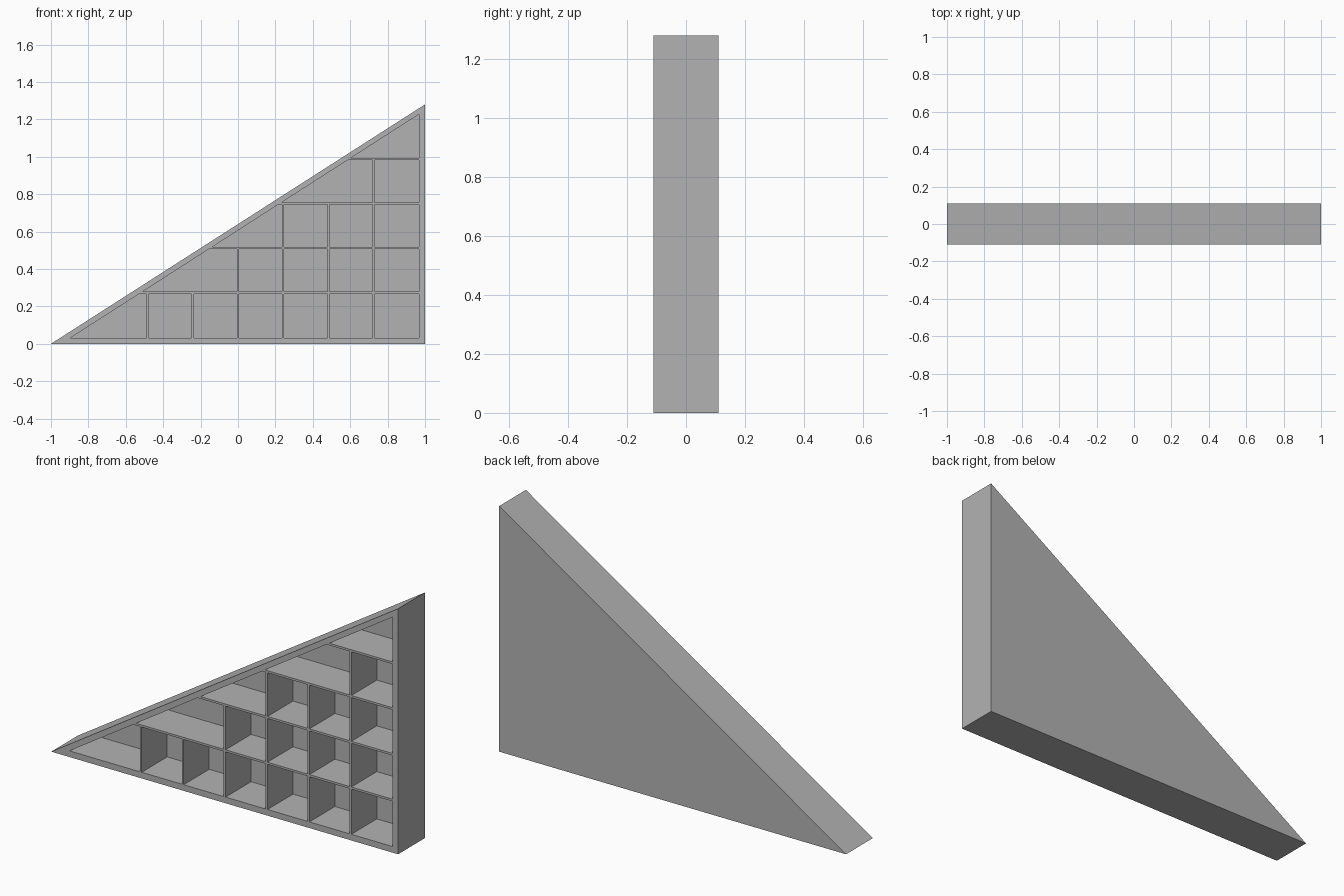
import bpy
import bmesh

cube = bpy.data.objects.get("Cube")
if cube:
    bpy.data.objects.remove(cube, do_unlink=True)

# One painted grey for the whole unit
grey = bpy.data.materials.new("grey_paint")
grey.use_nodes = True
colour = (0.45, 0.45, 0.45, 1)
grey.diffuse_color = colour
grey.node_tree.nodes["Principled BSDF"].inputs["Base Color"].default_value = colour

FRONT, BACK = -0.11, 0.11
PANEL = 0.10            # inner face of the back panel
BOARD = 0.011           # shelf and divider thickness
OUTER = [(-1, 0), (1, 0), (1, 1.28)]
INNER = [(-0.895, 0.032), (0.969, 0.032), (0.969, 1.228)]
LEFT, FLOOR = INNER[0]
RIGHT, TOP = INNER[2]
SLOPE = (TOP - FLOOR) / (RIGHT - LEFT)


def slope_x(z):
    """x where the sloping inside face reaches height z."""
    return LEFT + (z - FLOOR) / SLOPE


def finish(name, bm):
    bmesh.ops.recalc_face_normals(bm, faces=bm.faces)
    mesh = bpy.data.meshes.new(name)
    bm.to_mesh(mesh)
    bm.free()
    mesh.materials.append(grey)
    obj = bpy.data.objects.new(name, mesh)
    bpy.context.collection.objects.link(obj)
    return obj


def loop(bm, points, y):
    return [bm.verts.new((x, y, z)) for x, z in points]


def bridge(bm, a, b):
    for i in range(len(a)):
        j = (i + 1) % len(a)
        bm.faces.new((a[i], a[j], b[j], b[i]))


def board(name, points):
    """Extrude an x-z outline from the front edge to the back panel."""
    bm = bmesh.new()
    a, b = loop(bm, points, FRONT), loop(bm, points, PANEL)
    bm.faces.new(a)
    bm.faces.new(b)
    bridge(bm, a, b)
    finish(name, bm)


# Triangular case: closed back, sides, front rim and recess
bm = bmesh.new()
rings = [loop(bm, OUTER, BACK), loop(bm, OUTER, FRONT),
         loop(bm, INNER, FRONT), loop(bm, INNER, PANEL)]
for a, b in zip(rings, rings[1:]):
    bridge(bm, a, b)
bm.faces.new(rings[0])
bm.faces.new(rings[-1])
finish("triangular_case", bm)

# Shelves, cut to the slope at their left end
h = BOARD / 2
shelf_heights = [0.273 + 0.2385 * i for i in range(4)]
for n, z in enumerate(shelf_heights, 1):
    lo, hi = z - h, z + h
    board(f"shelf_{n}", [(slope_x(lo), lo), (RIGHT, lo), (RIGHT, hi), (slope_x(hi), hi)])

# Upright dividers, counted from the right in each row
row_floors = [FLOOR] + [z + h for z in shelf_heights]
for row, count in enumerate([6, 4, 3, 1]):
    lo, hi = row_floors[row], shelf_heights[row] - h
    for n in range(count):
        x = 0.725 - 0.2417 * n
        board(f"divider_{row + 1}_{n + 1}",
              [(x - h, lo), (x + h, lo), (x + h, hi), (x - h, hi)])
